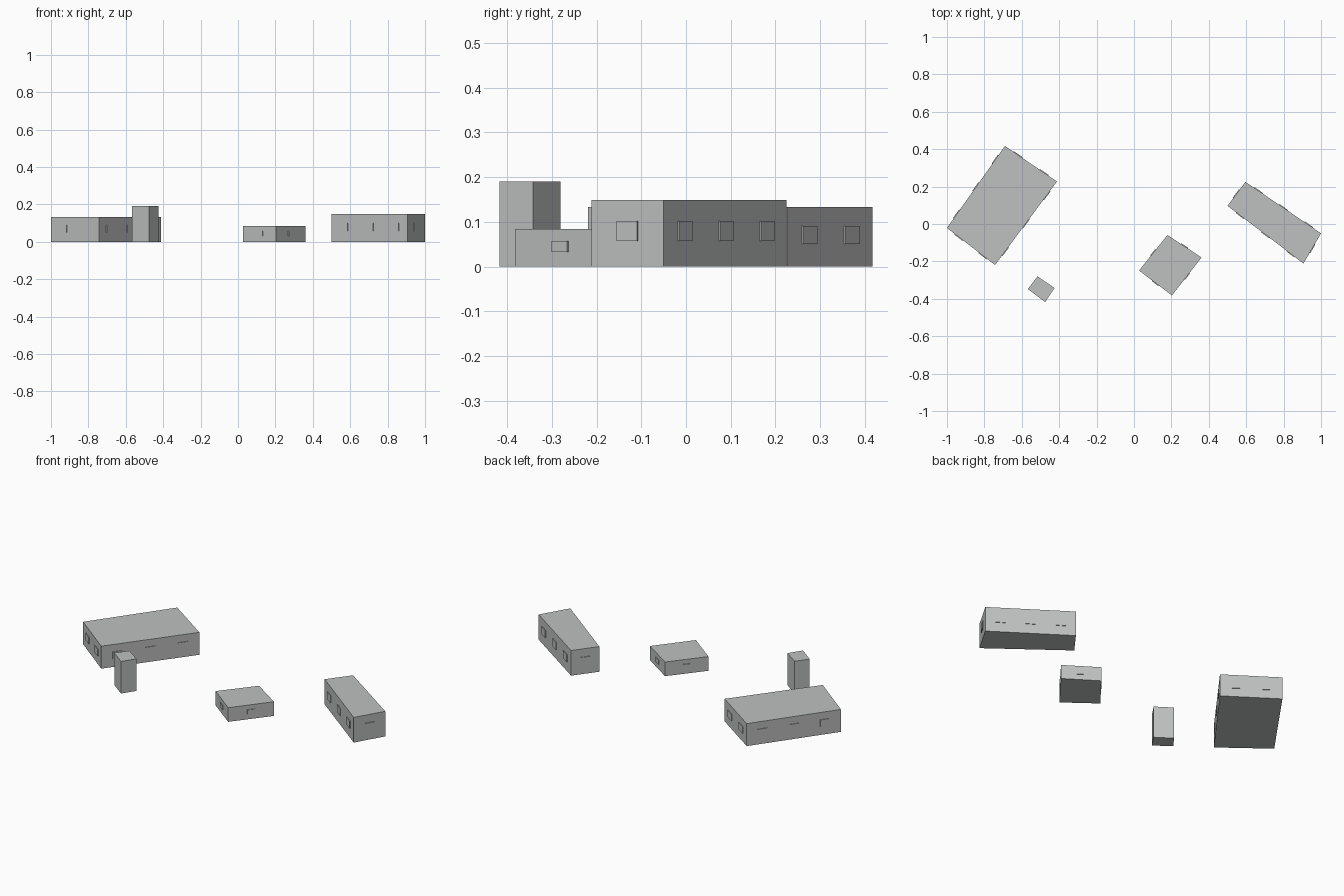
import bpy, bmesh
from mathutils import Vector

cube = bpy.data.objects.get("Cube")
if cube:
    bpy.data.objects.remove(cube, do_unlink=True)

# One plain grey for everything
grey = bpy.data.materials.new("concrete grey")
grey.use_nodes = True
colour = (0.52, 0.53, 0.53, 1)
grey.diffuse_color = colour
grey.node_tree.nodes["Principled BSDF"].inputs["Base Color"].default_value = colour

ROOF = 0.003    # roof slab thickness
PROUD = 0.004   # how far windows stand out from the wall


def add_prism(bm, outline, bottom, top):
    """Extrude a counter-clockwise plan outline between two heights."""
    face = bm.faces.new([bm.verts.new((x, y, bottom)) for x, y in outline])
    lifted = bmesh.ops.extrude_face_region(bm, geom=[face])["geom"]
    verts = [v for v in lifted if isinstance(v, bmesh.types.BMVert)]
    bmesh.ops.translate(bm, verts=verts, vec=(0, 0, top - bottom))


def finish(bm, name):
    bmesh.ops.recalc_face_normals(bm, faces=bm.faces)
    mesh = bpy.data.meshes.new(name)
    bm.to_mesh(mesh)
    bm.free()
    mesh.materials.append(grey)
    bpy.context.collection.objects.link(bpy.data.objects.new(name, mesh))


def building(name, corners, height, counts=(0, 0, 0, 0), width=0.055):
    corners = [Vector(c) for c in corners]
    # Walls
    bm = bmesh.new()
    add_prism(bm, corners, 0, height - ROOF)
    finish(bm, name + "_walls")
    # Flat roof slab
    bm = bmesh.new()
    add_prism(bm, corners, height - ROOF, height)
    finish(bm, name + "_roof")
    # Evenly spaced window plates on each wall
    if not any(counts):
        return
    bm = bmesh.new()
    for i, count in enumerate(counts):
        start, end = corners[i], corners[(i + 1) % 4]
        along = (end - start).normalized()
        out = Vector((along.y, -along.x)) * PROUD
        half = along * width / 2
        for k in range(count):
            mid = start.lerp(end, (k + 0.5) / count)
            plan = [mid - half, mid - half + out, mid + half + out, mid + half]
            add_prism(bm, plan, height * 0.38, height * 0.68)
    finish(bm, name + "_windows")


# Corners run left, front, right, back; window counts follow the same walls
building("large_hall", [(-1, -0.021), (-0.743, -0.219), (-0.412, 0.227), (-0.69, 0.417)],
         0.133, (2, 3, 2, 3), 0.057)
building("tower", [(-0.567, -0.348), (-0.475, -0.417), (-0.425, -0.342), (-0.516, -0.28)], 0.19)
building("small_house", [(0.027, -0.249), (0.203, -0.382), (0.361, -0.179), (0.179, -0.059)],
         0.084, (1, 1, 1, 1), 0.044)
building("long_block", [(0.5, 0.097), (0.906, -0.211), (1, -0.05), (0.596, 0.225)],
         0.149, (3, 1, 3, 1), 0.054)
